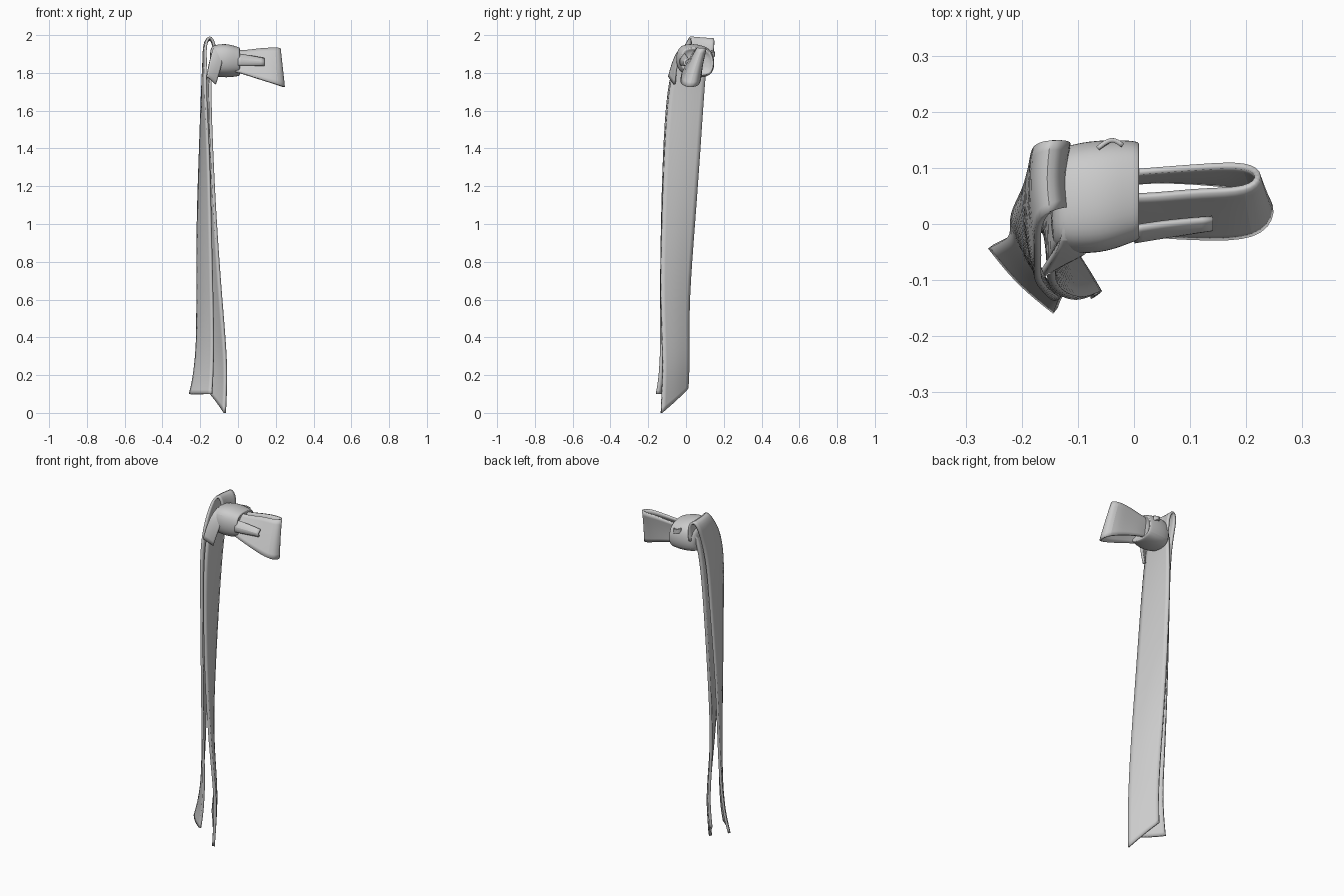
import bpy, bmesh, math
from mathutils import Vector

cube = bpy.data.objects.get("Cube")
if cube:
    bpy.data.objects.remove(cube)

grey = bpy.data.materials.new("light grey cloth")
grey.use_nodes = True
colour = (0.6, 0.6, 0.6, 1)
grey.diffuse_color = colour
grey.node_tree.nodes["Principled BSDF"].inputs["Base Color"].default_value = colour


def loft(name, rows, closed=False, thickness=0.0):
    """Skin rows of points, then smooth and optionally thicken them."""
    bm = bmesh.new()
    grid = [[bm.verts.new(p) for p in row] for row in rows]
    for a, b in zip(grid, grid[1:]):
        count = len(a)
        for i in range(count if closed else count - 1):
            j = (i + 1) % count
            bm.faces.new((a[i], a[j], b[j], b[i]))
    if closed:
        bm.faces.new(grid[0])
        bm.faces.new(grid[-1])
    bmesh.ops.recalc_face_normals(bm, faces=bm.faces)
    mesh = bpy.data.meshes.new(name)
    bm.to_mesh(mesh)
    bm.free()
    obj = bpy.data.objects.new(name, mesh)
    bpy.context.collection.objects.link(obj)
    mesh.materials.append(grey)
    sub = obj.modifiers.new("smooth", "SUBSURF")
    sub.levels = sub.render_levels = 2
    sub.boundary_smooth = "PRESERVE_CORNERS"
    if thickness:
        solid = obj.modifiers.new("cloth thickness", "SOLIDIFY")
        solid.thickness = thickness
        solid.offset = 0
    bpy.ops.object.select_all(action="DESELECT")
    bpy.context.view_layer.objects.active = obj
    obj.select_set(True)
    bpy.ops.object.shade_smooth_by_angle(angle=math.radians(40))
    return obj


def ribbon(name, edges, thickness, bulge):
    """Ribbon between two edges, with its middle pushed out by bulge."""
    rows = []
    for a, b in edges:
        a, b = Vector(a), Vector(b)
        rows.append([a, a.lerp(b, 0.5) + Vector(bulge), b])
    return loft(name, rows, thickness=thickness)


# Outer tail, which folds over at the top and returns into the knot
ribbon("outer_tail", [
    ((-.14, -.155, .1), (-.255, -.04, .1)),
    ((-.135, -.14, .18), (-.235, -.03, .18)),
    ((-.13, -.13, .35), (-.215, -.02, .35)),
    ((-.135, -.135, .6), (-.215, .0, .6)),
    ((-.145, -.13, 1), (-.215, .02, 1)),
    ((-.155, -.12, 1.4), (-.2, .05, 1.4)),
    ((-.175, -.1, 1.72), (-.19, .07, 1.72)),
    ((-.17, -.06, 1.87), (-.18, .11, 1.87)),
    ((-.175, .0, 1.95), (-.177, .14, 1.95)),
    ((-.15, .025, 2.005), (-.15, .15, 1.99)),
    ((-.12, .03, 1.95), (-.118, .15, 1.95)),
    ((-.125, .03, 1.86), (-.12, .14, 1.86)),
], .013, (-.008, -.006, 0))

# Inner tail with its slanted cut end
ribbon("inner_tail", [
    ((-.07, -.13, .0), (-.17, .008, .13)),
    ((-.064, -.125, .12), (-.165, .012, .2)),
    ((-.062, -.12, .28), (-.158, .015, .32)),
    ((-.09, -.135, .6), (-.18, .012, .6)),
    ((-.12, -.13, 1), (-.185, .045, 1)),
    ((-.14, -.115, 1.4), (-.18, .075, 1.4)),
    ((-.15, -.095, 1.7), (-.17, .095, 1.7)),
    ((-.145, -.06, 1.86), (-.15, .11, 1.86)),
    ((-.12, -.01, 1.93), (-.12, .12, 1.91)),
], .015, (.006, .006, 0))

# Side loop: a leaning band that runs out, turns and comes back
ribbon("bow_loop", [
    ((-.03, .05, 1.92), (-.03, -.01, 1.81)),
    ((.03, .05, 1.915), (.03, -.02, 1.795)),
    ((.12, .06, 1.93), (.12, -.025, 1.765)),
    ((.205, .06, 1.932), (.22, -.025, 1.735)),
    ((.228, .085, 1.93), (.252, .02, 1.722)),
    ((.205, .107, 1.932), (.23, .065, 1.73)),
    ((.12, .102, 1.93), (.12, .075, 1.77)),
    ((.03, .095, 1.915), (.03, .08, 1.795)),
    ((-.03, .09, 1.91), (-.03, .07, 1.81)),
], .011, (0, -.004, 0))

# Crease pinched into the front of the loop
ribbon("loop_crease", [
    ((.0, -.005, 1.9), (.0, -.025, 1.84)),
    ((.06, .005, 1.89), (.06, -.015, 1.84)),
    ((.14, .012, 1.875), (.14, .0, 1.84)),
], .01, (0, -.02, 0))


# Knot: soft boxy rings, gathered in at both ends
def ring(x, centre_y, centre_z, half_y, half_z, sides=12):
    points = []
    for i in range(sides):
        angle = math.tau * i / sides
        c, s = math.cos(angle), math.sin(angle)
        y = math.copysign(abs(c) ** .75, c) * half_y
        z = math.copysign(abs(s) ** .75, s) * half_z
        points.append((x, centre_y + y, centre_z + z - y * .1))
    return points


loft("knot", [
    ring(-.15, .04, 1.86, .075, .07),
    ring(-.13, .045, 1.865, .098, .085),
    ring(-.06, .048, 1.865, .106, .093),
    ring(-.005, .058, 1.86, .094, .08),
    ring(.01, .059, 1.86, .09, .076),
    ring(.01, .059, 1.86, .08, .066),
    ring(-.01, .059, 1.86, .06, .05),
], closed=True)

# Strap of the inner tail wrapping round the front of the knot
ribbon("knot_wrap", [
    ((-.165, -.09, 1.78), (-.12, -.06, 1.74)),
    ((-.15, -.065, 1.87), (-.09, -.055, 1.83)),
    ((-.13, -.03, 1.935), (-.07, -.02, 1.94)),
    ((-.12, .03, 1.94), (-.06, .04, 1.945)),
], .012, (0, -.004, .004))

# Small tuck at the back of the knot
ribbon("back_tuck", [
    ((-.065, .135, 1.92), (-.06, .135, 1.89)),
    ((-.04, .155, 1.91), (-.04, .155, 1.89)),
    ((-.02, .14, 1.91), (-.02, .14, 1.88)),
], .008, (0, 0, 0))
